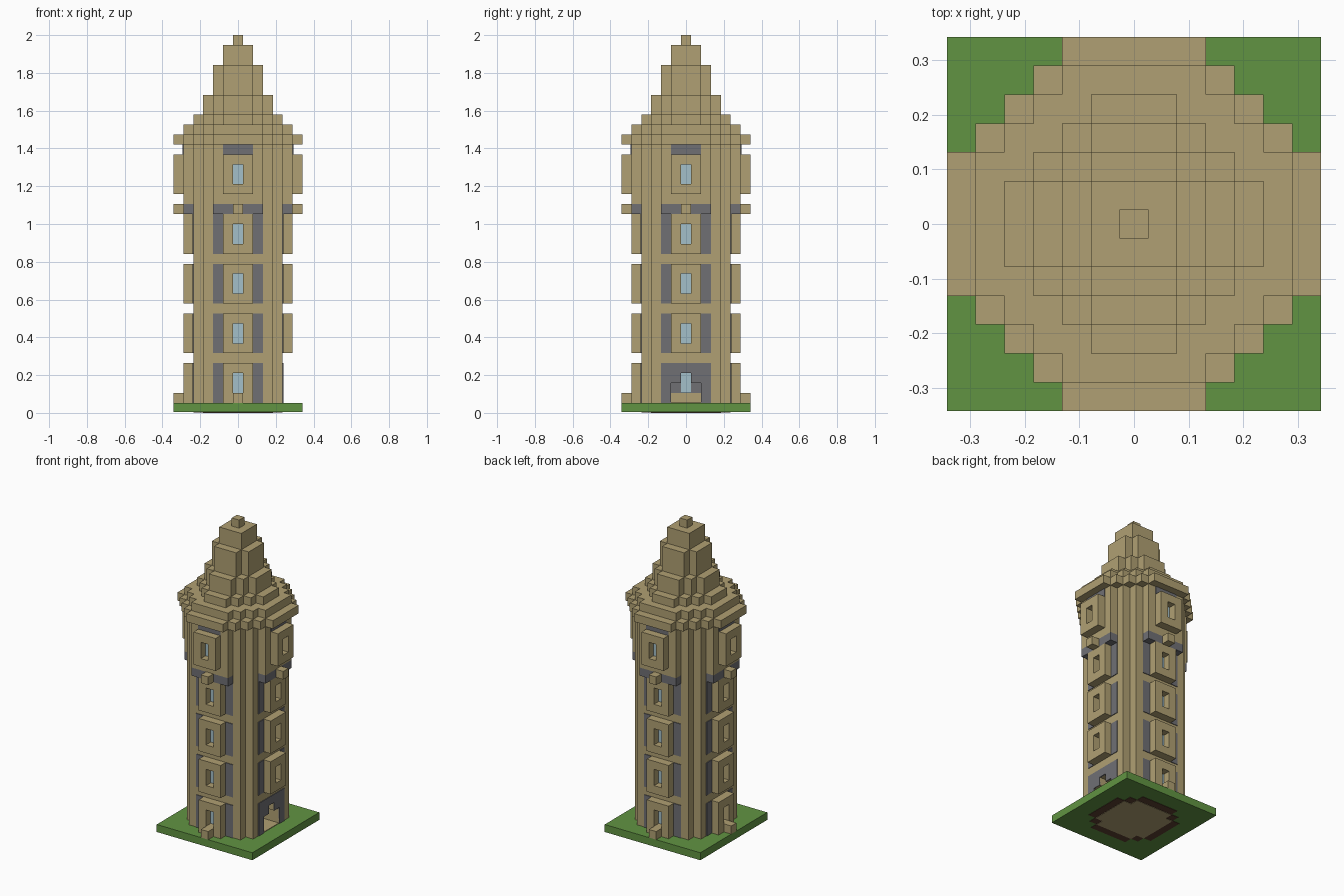
import bpy, bmesh
from math import pi
from mathutils import Matrix, Vector

U = 2 / 38          # one building block
P = 0.08            # plate thickness in blocks

if "Cube" in bpy.data.objects:
    bpy.data.objects.remove(bpy.data.objects["Cube"], do_unlink=True)


def material(name, rgb):
    linear = [((c / 255 + 0.055) / 1.055) ** 2.4 for c in rgb] + [1]
    m = bpy.data.materials.new(name)
    m.use_nodes = True
    m.diffuse_color = linear
    m.node_tree.nodes["Principled BSDF"].inputs["Base Color"].default_value = linear
    return m


SAND = material("sandstone", (176, 160, 115))
GREY = material("grey_stone", (112, 112, 116))
GRASS = material("grass", (97, 148, 66))
GLASS = material("pale_glass", (164, 192, 202))
EARTH = material("brown_earth", (92, 64, 48))


def finish(name, bm, mat):
    bmesh.ops.recalc_face_normals(bm, faces=bm.faces)
    mesh = bpy.data.meshes.new(name)
    bm.to_mesh(mesh)
    bm.free()
    mesh.materials.append(mat)
    obj = bpy.data.objects.new(name, mesh)
    bpy.context.collection.objects.link(obj)
    return obj


def blocks(name, mat, boxes, turns=(0,)):
    """Boxes (x0, x1, depth0, depth1, z0, z1) on the front, repeated by quarter turns."""
    bm = bmesh.new()
    for k in turns:
        turn = Matrix.Rotation(k * pi / 2, 4, 'Z')
        for x0, x1, d0, d1, z0, z1 in boxes:
            mid = Vector((x0 + x1, -d0 - d1, z0 + z1)) * U / 2
            size = Vector((x1 - x0, d1 - d0, z1 - z0)) * U
            bmesh.ops.create_cube(bm, size=1, matrix=turn @ Matrix.Translation(mid)
                                  @ Matrix.Diagonal(size).to_4x4())
    return finish(name, bm, mat)


def stepped(name, mat, steps, z0, z1):
    """Upright prism whose plan is a stepped circle given by half-widths."""
    q = [steps[0]]
    for (_, b), (c, d) in zip(steps, steps[1:]):
        q += [(c, b), (c, d)]
    half = q + [(-x, y) for x, y in reversed(q)]
    plan = half + [(-x, -y) for x, y in half]
    bm = bmesh.new()
    face = bm.faces.new([bm.verts.new((x * U, y * U, z0 * U)) for x, y in plan])
    top = bmesh.ops.extrude_face_region(bm, geom=[face])["geom"]
    bmesh.ops.translate(bm, vec=(0, 0, (z1 - z0) * U),
                        verts=[v for v in top if isinstance(v, bmesh.types.BMVert)])
    return finish(name, bm, mat)


def circle(r, flat):
    """Steps of a round plan: flat half-width on each side, one block per step."""
    return [(r - i, flat + i) for i in range(int(r - flat) + 1)]


ALL = range(4)
DOOR = 1            # quarter turn that faces +x

# Ground slab, with foundations showing underneath
blocks("ground_slab", GRASS, [(-6.5, 6.5, -6.5, 6.5, P, 1)])
stepped("foundation_ring", EARTH, circle(4.5, 2.5), P / 2, 0.5)
stepped("foundation_floor", SAND, circle(3.5, 2.5), 0, 0.5)

# Tower shaft with a doorway cut into it
shaft = stepped("tower_shaft", SAND, circle(4.5, 3.5), 1, 27)
cutter = blocks("doorway_cutter", SAND, [(-1.5, 1.5, 1.5, 6, 0.9, 3),
                                         (-0.5, 0.5, 1.5, 6, 2.5, 4)], [DOOR])
cutter.hide_render = True
cutter.hide_viewport = True
cut = shaft.modifiers.new("doorway", 'BOOLEAN')
cut.object = cutter
cut.solver = 'EXACT'
cut.use_self = True

# Doorway: stone surround, floor, back wall and its light
F = 4.5
blocks("door_surround", GREY, [(s * 2 - 0.5, s * 2 + 0.5, F - P, F + P, 1, 5) for s in (-1, 1)]
       + [(s - 0.5, s + 0.5, F - P, F + P, 3, 4) for s in (-1, 1)]
       + [(-1.5, 1.5, F - P, F + P, 4, 5)], [DOOR])
blocks("doorway_floor", SAND, [(-1.5, 1.5, 1.5, F, 1, 1 + P)], [DOOR])
blocks("doorway_back", GREY, [(-1.5, 1.5, 1.5, 1.5 + P, 2, 3)], [DOOR])
blocks("doorway_light", GLASS, [(-0.5, 0.5, 1.5, 1.5 + 2 * P, 2, 4)], [DOOR])

# Widened top storey standing on a grey ledge with corbel blocks
blocks("ledge", GREY, [(-2.5, 2.5, 4, 5.5, 20, 21)], ALL)
blocks("ledge_corbels", SAND, [(-0.5, 0.5, 5.4, 6.5, 20, 21)], ALL)
blocks("top_storey_walls", SAND, [(-2.5, 2.5, 4, 5.5, 21, 27)], ALL)
blocks("top_storey_lintels", GREY, [(-1.5, 1.5, 5.4, 5.5 + P, 26, 27)], ALL)

# Projecting windows on every storey
for storey, (z, wall) in enumerate([(1, F), (6, F), (11, F), (16, F), (22, 5.5)]):
    sides = [k for k in ALL if storey or k != DOOR]
    out = wall + 1
    blocks(f"window_frames_{storey}", SAND,
           [(-1.5, -0.5, wall, out, z, z + 4), (0.5, 1.5, wall, out, z, z + 4),
            (-0.5, 0.5, wall, out, z, z + 1), (-0.5, 0.5, wall, out, z + 3, z + 4)], sides)
    blocks(f"window_panes_{storey}", GLASS,
           [(-0.5, 0.5, wall - P, wall + P, z + 1, z + 3)], sides)
    if wall == F:
        blocks(f"window_grey_strips_{storey}", GREY,
               [(s * 2 - 0.5, s * 2 + 0.5, F - P, F + P, z, z + 4) for s in (-1, 1)], sides)
blocks("window_steps", SAND, [(-0.5, 0.5, 5.4, 6.5, 1, 2)], [k for k in ALL if k != DOOR])

# Stepped roof
roof = [("eaves", circle(6.5, 2.5), 27, 28), ("roof_lower", circle(5.5, 2.5), 28, 29),
        ("roof_middle", circle(4.5, 1.5), 29, 30), ("roof_upper", circle(3.5, 1.5), 30, 32),
        ("spire_base", circle(2.5, 1.5), 32, 35), ("spire", circle(1.5, 1.5), 35, 37),
        ("finial", circle(0.5, 0.5), 37, 38)]
for name, steps, z0, z1 in roof:
    stepped(name, SAND, steps, z0, z1)
